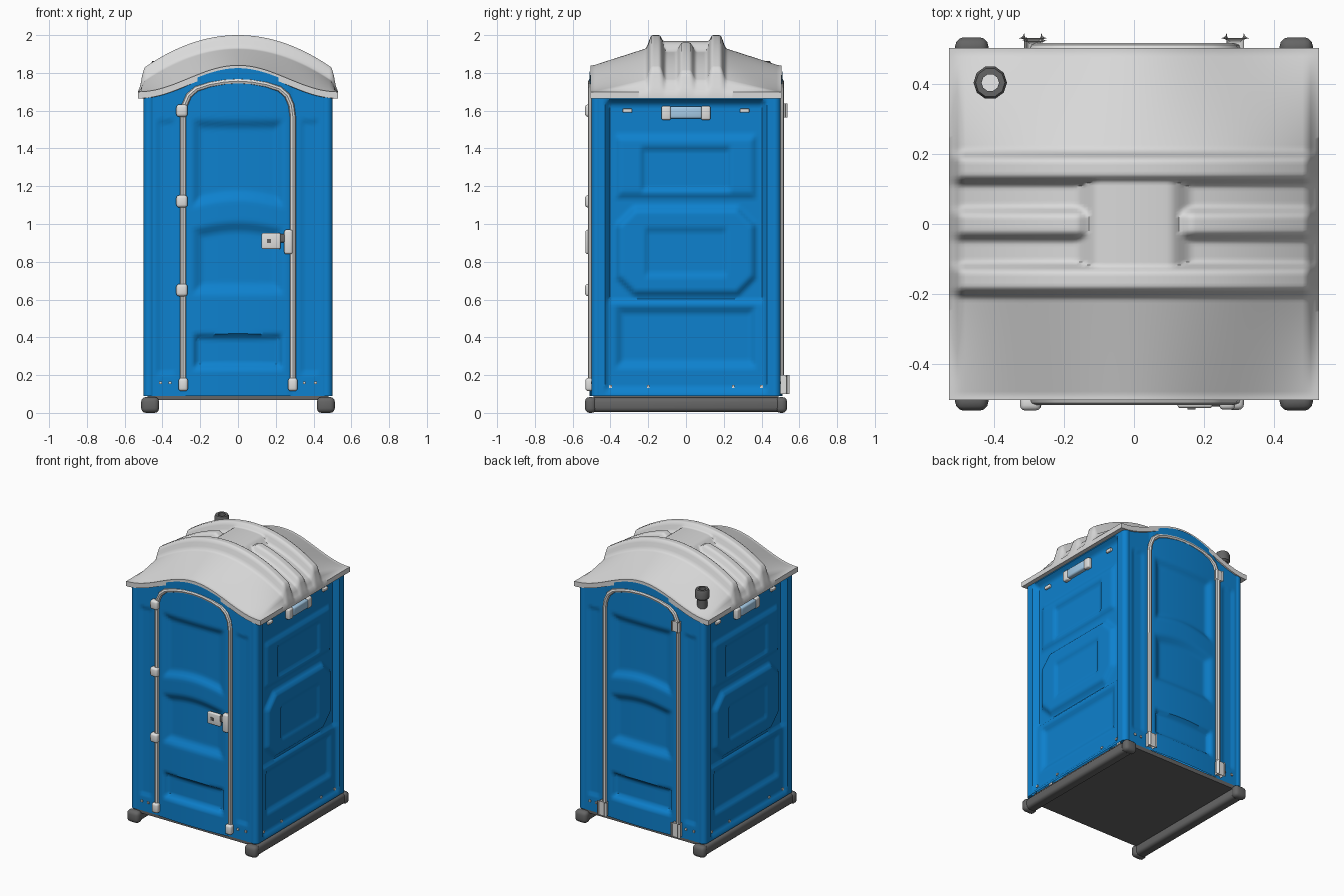
import bpy, bmesh
from math import cos, pi, radians
from mathutils import Matrix, Vector

cube = bpy.data.objects.get("Cube")
if cube:
    bpy.data.objects.remove(cube, do_unlink=True)


def material(name, r, g, b):
    m = bpy.data.materials.new(name)
    m.use_nodes = True
    m.diffuse_color = (r, g, b, 1)
    m.node_tree.nodes["Principled BSDF"].inputs["Base Color"].default_value = (r, g, b, 1)
    return m


BLUE = material("cabin blue", 0.004, 0.22, 0.62)
ROOF = material("roof grey white", 0.70, 0.70, 0.70)
TRIM = material("trim white", 0.74, 0.74, 0.73)
DARK = material("skid grey", 0.13, 0.13, 0.13)
VENT = material("vent pale blue", 0.42, 0.66, 0.88)


def finish(name, bm, mat, angle=40):
    mesh = bpy.data.meshes.new(name)
    bm.to_mesh(mesh)
    bm.free()
    mesh.materials.append(mat)
    obj = bpy.data.objects.new(name, mesh)
    bpy.context.collection.objects.link(obj)
    bpy.ops.object.select_all(action='DESELECT')
    obj.select_set(True)
    bpy.context.view_layer.objects.active = obj
    bpy.ops.object.shade_smooth_by_angle(angle=radians(angle))
    return obj


def box(name, mat, center, size, bevel=0.0, turn=0):
    bm = bmesh.new()
    bmesh.ops.create_cube(bm, size=1)
    bm.transform(Matrix.Rotation(turn, 4, 'Z') @ Matrix.Translation(center)
                 @ Matrix.Diagonal((*size, 1)))
    if bevel:
        bmesh.ops.bevel(bm, geom=bm.edges[:], offset=bevel, segments=3,
                        profile=0.5, affect='EDGES')
    return finish(name, bm, mat)


def sheet(nu, nv, place):
    """Grid surface; place(a, b) gives a point for a, b in 0..1."""
    bm = bmesh.new()
    rows = [[bm.verts.new(place(i / nu, j / nv)) for i in range(nu + 1)]
            for j in range(nv + 1)]
    for low, high in zip(rows, rows[1:]):
        for i in range(nu):
            bm.faces.new((low[i], low[i + 1], high[i + 1], high[i]))
    return bm


def ramp(t):
    t = max(0, min(1, t))
    return t * t * (3 - 2 * t)


def pane(u, z, half, low, high, soft, cut=0):
    """1 inside a soft-edged rectangle with optional cut corners."""
    du, dz = half - abs(u), min(z - low, high - z)
    return ramp(min(du, dz, 0.7 * (du + dz - cut)) / soft)


# Roof: arched shell with ribs and a lip
def eave(x):
    return 1.70 + 0.14 * cos(pi * min(abs(x), 0.53) / 1.06) ** 2


def roof_point(a, b):
    x, y = -0.53 + 1.06 * a, -0.505 + 1.01 * b
    ax, ay = abs(x), abs(y)
    rise = (1.93 - 0.7 * x * x - eave(x)) * min(1, max(0, (0.49 - ay) / 0.28))
    rib = 0.07 * ramp((0.055 - abs(ay - 0.16)) / 0.035)
    middle = ramp((0.17 - ax) / 0.07)
    saddle = 0.04 * middle * ramp((0.16 - ay) / 0.03)
    centre_rib = 0.05 * (1 - middle) * ramp((0.055 - ay) / 0.035)
    side = ramp((0.53 - ax) / 0.035)
    return x, y, eave(x) + side * (rise + max(rib, saddle, centre_rib))


bm = sheet(90, 120, roof_point)
for shift, shrink in ((0.035, 1), (0, 0.93)):
    rim = [e for e in bm.edges if e.is_boundary]
    new = bmesh.ops.extrude_edge_only(bm, edges=rim)["geom"]
    for v in (g for g in new if isinstance(g, bmesh.types.BMVert)):
        v.co = Vector((v.co.x * shrink, v.co.y * shrink, v.co.z - shift))
bmesh.ops.recalc_face_normals(bm, faces=bm.faces[:])
finish("roof", bm, ROOF, 50)


# Cabin walls with moulded panels
def door_depth(u, z):
    arch = 0.04 * cos(min(abs(u), 0.25) * 2 * pi)
    d = 0.012 * (1 - (u / 0.28) ** 2) if abs(u) < 0.28 else -0.004
    d -= 0.025 * pane(u, z, 0.25, 1.08 + arch, 1.56, 0.06)
    d -= 0.028 * pane(u, z, 0.25, 0.62, 0.98 + arch, 0.07)
    d -= 0.028 * pane(u, z, 0.24, 0.23, 0.42, 0.03)
    d -= 0.008 * pane(abs(u) - 0.38, z, 0.05, 0.2, 1.55, 0.015)
    return d


def side_depth(u, z):
    d = -0.035 * pane(u, z, 0.43, 0.11, 1.66, 0.03)
    d += 0.018 * pane(u, z, 0.38, 1.13, 1.48, 0.04)
    d -= 0.015 * pane(u, z, 0.24, 1.17, 1.41, 0.02)
    d += 0.028 * pane(u, z, 0.38, 0.61, 1.10, 0.04, 0.10)
    d -= 0.012 * pane(u, z, 0.22, 0.72, 0.98, 0.02)
    d += 0.015 * pane(u, z, 0.42, 0.12, 0.60, 0.02)
    d -= 0.022 * pane(u, z, 0.38, 0.23, 0.57, 0.05)
    return d


def wall(name, turn, depth, top):
    def place(a, b):
        u = -0.47 + 0.94 * a
        z = 0.09 + (top(u) - 0.09) * b
        return u, -0.5 - depth(u, z), z
    bm = sheet(70, 100, place)
    bm.transform(Matrix.Rotation(turn, 4, 'Z'))
    finish(name, bm, BLUE, 45)


for name, turn in (("front_wall", 0), ("back_wall", pi)):
    wall(name, turn, door_depth, lambda u: eave(u) - 0.015)
for name, turn in (("left_wall", pi / 2), ("right_wall", -pi / 2)):
    wall(name, turn, side_depth, lambda u: 1.69)

# Rounded corner posts
for sx in (-1, 1):
    for sy in (-1, 1):
        bm = bmesh.new()
        bmesh.ops.create_cone(bm, cap_ends=True, segments=24, radius1=0.031,
                              radius2=0.031, depth=1.6)
        bm.transform(Matrix.Translation((sx * 0.47, sy * 0.47, 0.89)))
        finish("corner_post", bm, BLUE)


# White door surround, front and back
def door_trim(name, turn):
    half = [(0.29, 0.12), (0.29, 1.57), (0.282, 1.63), (0.26, 1.68),
            (0.22, 1.715), (0.15, 1.738), (0.07, 1.752)]
    path = [(-x, z) for x, z in half] + [(0, 1.756)] + half[::-1]
    curve = bpy.data.curves.new(name, 'CURVE')
    curve.dimensions = '3D'
    curve.bevel_depth = 0.016
    curve.bevel_resolution = 2
    curve.use_fill_caps = True
    line = curve.splines.new('POLY')
    line.points.add(len(path) - 1)
    for p, (x, z) in zip(line.points, path):
        p.co = (x, -0.502, z, 1)
    temp = bpy.data.objects.new(name + "_path", curve)
    bpy.context.collection.objects.link(temp)
    deps = bpy.context.evaluated_depsgraph_get()
    mesh = bpy.data.meshes.new_from_object(temp.evaluated_get(deps))
    bpy.data.objects.remove(temp, do_unlink=True)
    bm = bmesh.new()
    bm.from_mesh(mesh)
    bm.transform(Matrix.Rotation(turn, 4, 'Z'))
    finish(name, bm, TRIM)


door_trim("front_door_trim", 0)
door_trim("back_door_trim", pi)

# Hinges and trim feet
for z in (0.65, 1.12, 1.60):
    box("hinge", TRIM, (-0.297, -0.512, z), (0.06, 0.045, 0.065), 0.015)
box("back_hinge", TRIM, (0.285, -0.505, 1.60), (0.045, 0.04, 0.05), 0.012, pi)
for turn in (0, pi):
    for x in (-0.29, 0.29):
        box("trim_foot", TRIM, (x, -0.51, 0.15), (0.05, 0.045, 0.07), 0.015, turn)

# Door lock
box("lock_plate", TRIM, (0.175, -0.515, 0.91), (0.10, 0.025, 0.085), 0.008)
box("lock_button", DARK, (0.165, -0.528, 0.91), (0.022, 0.006, 0.022))
box("lock_bolt", DARK, (0.235, -0.51, 0.925), (0.04, 0.025, 0.045), 0.005)
box("lock_catch", TRIM, (0.267, -0.512, 0.905), (0.045, 0.04, 0.13), 0.012)

# Side vents, clips and rivets
for turn in (pi / 2, -pi / 2):
    box("side_vent", VENT, (0, -0.48, 1.59), (0.17, 0.04, 0.065), 0.012, turn)
    for s in (-1, 1):
        box("vent_end", TRIM, (s * 0.105, -0.48, 1.588), (0.05, 0.035, 0.075), 0.01, turn)
        box("vent_clip", TRIM, (s * 0.31, -0.47, 1.60), (0.05, 0.02, 0.022), 0.005, turn)
    for u in (-0.4, -0.2, 0.25, 0.4):
        box("side_rivet", TRIM, (u, -0.483, 0.14), (0.014, 0.012, 0.014), 0, turn)
for turn in (0, pi):
    for x in (-0.41, -0.36, 0.35, 0.41):
        box("rivet", TRIM, (x, -0.498, 0.16), (0.014, 0.012, 0.014), 0, turn)

# Floor and skids
box("floor", DARK, (0, 0, 0.082), (0.96, 0.98, 0.03))
for s in (-1, 1):
    box("skid", DARK, (s * 0.465, 0, 0.043), (0.08, 1.04, 0.075), 0.022)
    for e in (-1, 1):
        box("skid_end", DARK, (s * 0.465, e * 0.505, 0.042), (0.095, 0.06, 0.084), 0.025)

# Hollow vent pipe
bm = bmesh.new()
rings = [(0.035, 1.68), (0.035, 1.79), (0.048, 1.80), (0.048, 1.85),
         (0.042, 1.862), (0.025, 1.862), (0.025, 1.77)]
verts = [bm.verts.new((r, 0, z)) for r, z in rings]
edges = [bm.edges.new(pair) for pair in zip(verts, verts[1:])]
bmesh.ops.spin(bm, geom=verts + edges, cent=(0, 0, 0), axis=(0, 0, 1),
               angle=2 * pi, steps=10)
bmesh.ops.remove_doubles(bm, verts=bm.verts[:], dist=0.0005)
bmesh.ops.recalc_face_normals(bm, faces=bm.faces[:])
bm.transform(Matrix.Translation((-0.412, 0.405, 0)))
finish("vent_pipe", bm, DARK)
